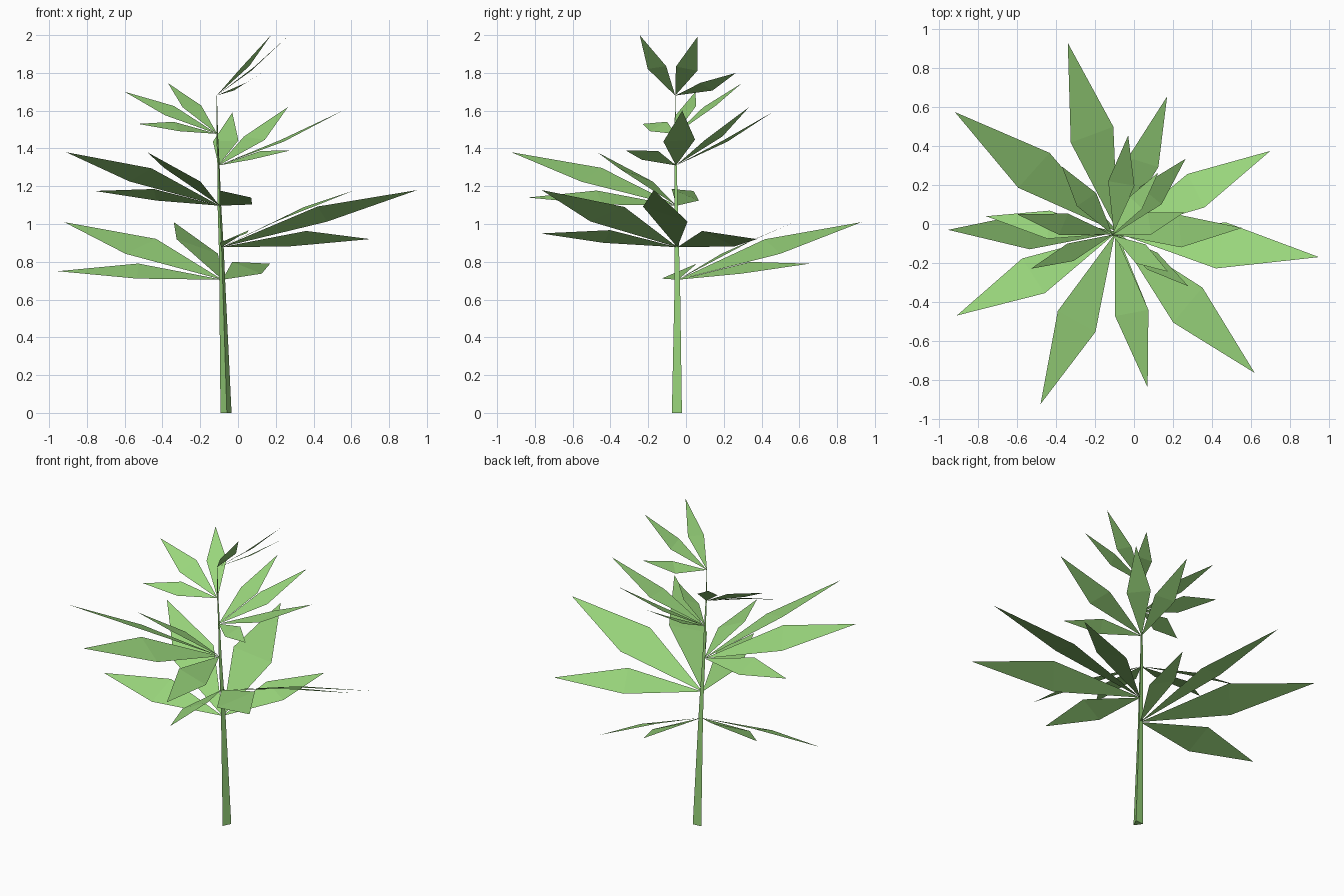
import bpy, math
from mathutils import Vector

if "Cube" in bpy.data.objects:
    bpy.data.objects.remove(bpy.data.objects["Cube"])

green = bpy.data.materials.new("leaf_green")
green.diffuse_color = (0.32, 0.67, 0.20, 1)
green.use_nodes = True
green.node_tree.nodes["Principled BSDF"].inputs["Base Color"].default_value = green.diffuse_color


def add_mesh(name, verts, faces):
    me = bpy.data.meshes.new(name)
    me.from_pydata([tuple(v) for v in verts], [], faces)
    me.materials.append(green)
    ob = bpy.data.objects.new(name, me)
    bpy.context.collection.objects.link(ob)
    return ob


# three-sided tapering stem: x, y, z, radius
path = [(-.062, -.041, 0, .034), (-.083, -.042, .705, .018), (-.088, -.046, .877, .015),
        (-.098, -.05, 1.097, .011), (-.103, -.053, 1.31, .007),
        (-.11, -.055, 1.477, .005), (-.113, -.057, 1.68, .002)]
verts, faces = [], []
for x, y, z, r in path:
    for a in (35, 155, 275):
        a = math.radians(a)
        verts.append((x + r * math.cos(a), y + r * math.sin(a), z))
for i in range(len(path) - 1):
    for k in range(3):
        n = (k + 1) % 3
        faces.append((i * 3 + k, i * 3 + n, i * 3 + 3 + n, i * 3 + 3 + k))
faces += [(2, 1, 0), tuple(len(verts) - 3 + k for k in range(3))]
add_mesh("stem", verts, faces)

# leaf fans, one per stem joint: tip x, y, z and sideways roll in degrees
fans = [
    [(.17, .655, .79, 21), (-.34, .93, 1.01, 19), (-.92, .575, 1.01, -19), (-.955, -.03, .75, -23)],
    [(.045, -.77, .95, 23), (.62, -.765, 1.18, 19), (.95, -.17, 1.18, -19), (.70, .375, .92, -23)],
    [(-.76, .04, 1.175, 23), (-.91, -.47, 1.38, 19), (-.48, -.925, 1.38, -19), (.07, -.84, 1.14, -23)],
    [(.28, -.32, 1.39, 25), (.555, -.02, 1.60, 4), (.265, .335, 1.62, 8), (-.03, .455, 1.59, -3)],
    [(-.37, .295, 1.745, -5), (-.60, .05, 1.70, -25), (-.53, -.23, 1.53, -28)],
    [(.175, -.245, 2.0, 10), (.26, .06, 1.99, -14), (.125, .265, 1.80, -26)],
]
# bend of the steep leaves in each fan (arched up or curled)
bend = [.018, .018, .018, -.025, .015, -.035]


# pointed kite-shaped leaf, creased across its widest point
def leaf(name, base, tip, roll, arch):
    d = tip - base
    length = d.length
    along = d.normalized()
    side = Vector((-d.y, d.x, 0)).normalized()
    up = along.cross(side)
    half = (side * math.cos(roll) + up * math.sin(roll)) * 0.117 * length
    if along.z < 0.2:               # low outer leaves always arch
        arch = 0.026
    mid = base + d * 0.515 + Vector((0, 0, arch * length))
    add_mesh(name, [base, mid - half, mid + half, tip], [(0, 1, 2), (1, 3, 2)])


for i, fan in enumerate(fans):
    base = Vector(path[i + 1][:3])
    for j, (x, y, z, roll) in enumerate(fan):
        leaf(f"leaf_{i + 1}_{j + 1}", base, Vector((x, y, z)), math.radians(roll), bend[i])
